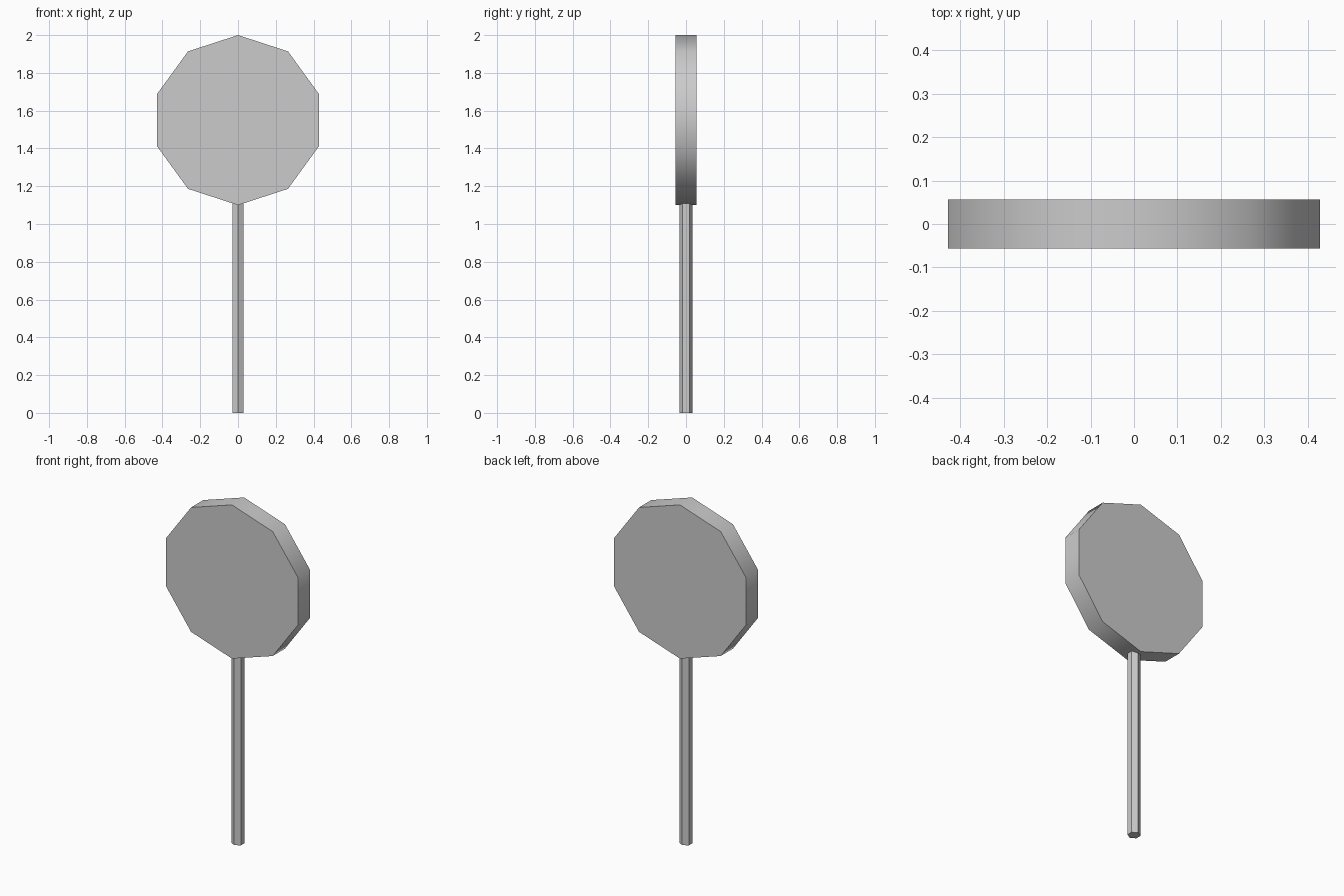
import bpy
import math

default_cube = bpy.data.objects.get("Cube")
if default_cube:
    bpy.data.objects.remove(default_cube, do_unlink=True)

# One plain grey for the whole sign
grey = bpy.data.materials.new("light_grey")
grey.use_nodes = True
colour = (0.6, 0.6, 0.6, 1)
grey.diffuse_color = colour
grey.node_tree.nodes["Principled BSDF"].inputs["Base Color"].default_value = colour


def prism(name, sides, radius, depth, z, tilt=0):
    bpy.ops.mesh.primitive_cylinder_add(
        vertices=sides, radius=radius, depth=depth,
        location=(0, 0, z), rotation=(tilt, 0, 0))
    obj = bpy.context.object
    obj.name = name
    obj.data.materials.append(grey)
    bpy.ops.object.transform_apply(location=False, rotation=True, scale=False)
    return obj


# Six-sided pole, its top end sunk slightly into the disc
pole_height = 1.13
prism("pole", 6, 0.035, pole_height, pole_height / 2)

# Ten-sided disc with a smooth rim and flat faces
prism("sign_disc", 10, 0.45, 0.113, 1.55, math.radians(90))
bpy.ops.object.shade_smooth_by_angle(angle=math.radians(40))
